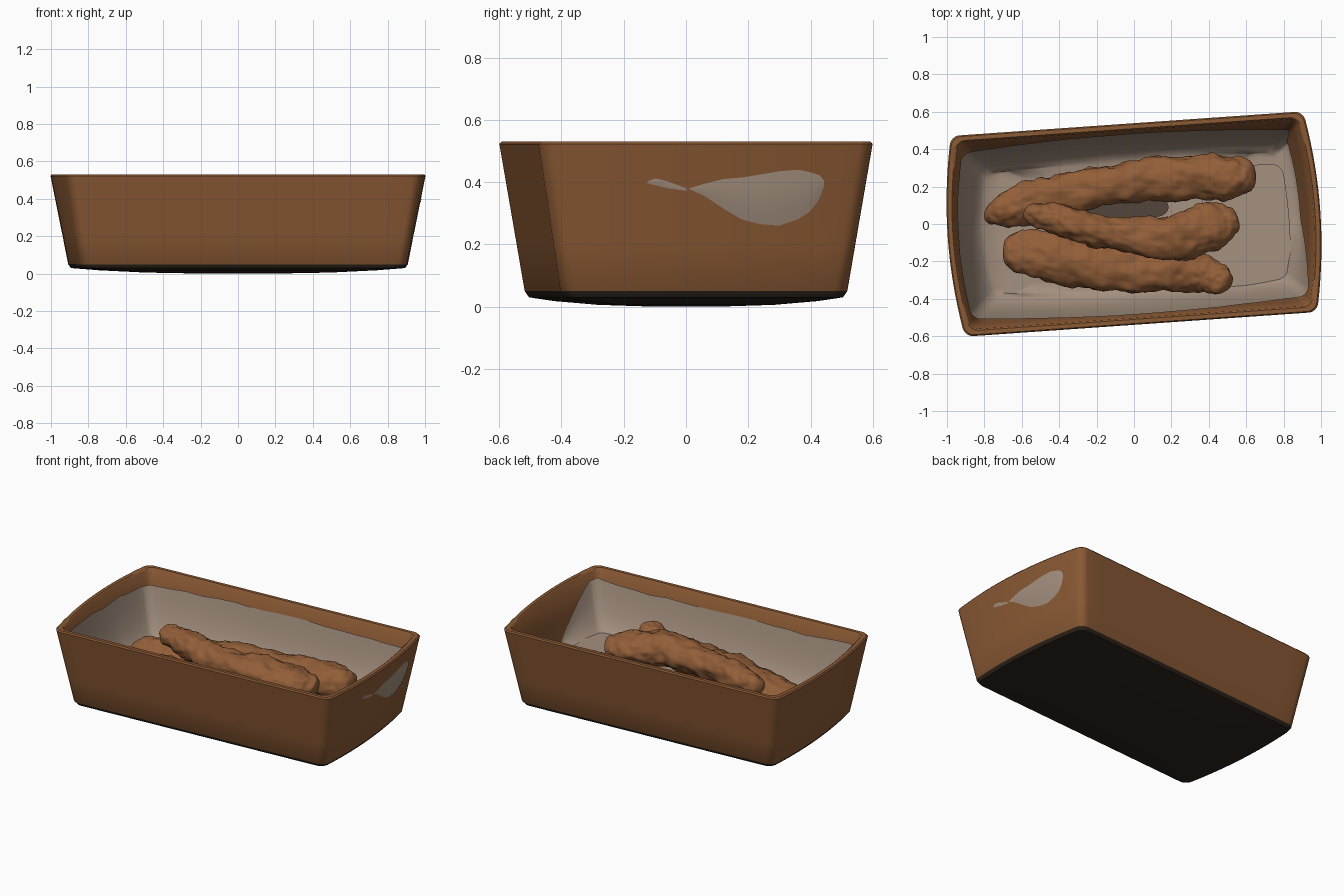
import bpy, bmesh, math
from mathutils import Vector, Matrix, noise

if "Cube" in bpy.data.objects:
    bpy.data.objects.remove(bpy.data.objects["Cube"], do_unlink=True)

TURN = Matrix.Rotation(math.radians(4), 4, 'Z')


def material(name, r, g, b):
    m = bpy.data.materials.new(name)
    m.use_nodes = True
    m.diffuse_color = (r, g, b, 1)
    bsdf = m.node_tree.nodes["Principled BSDF"]
    bsdf.inputs["Base Color"].default_value = (r, g, b, 1)
    bsdf.inputs["Roughness"].default_value = 0.8
    return m


tray_brown = material("tray brown", 0.26, 0.102, 0.035)
base_dark = material("base dark", 0.026, 0.017, 0.011)
paper = material("paper beige", 0.37, 0.278, 0.213)
stained = material("stained paper", 0.085, 0.062, 0.043)
crust = material("fried crust", 0.29, 0.113, 0.04)


def finish(name, bm, mats, turn=True, angle=40):
    if turn:
        bm.transform(TURN)
    me = bpy.data.meshes.new(name)
    bm.to_mesh(me)
    bm.free()
    for m in mats:
        me.materials.append(m)
    ob = bpy.data.objects.new(name, me)
    bpy.context.collection.objects.link(ob)
    bpy.ops.object.select_all(action='DESELECT')
    ob.select_set(True)
    bpy.context.view_layer.objects.active = ob
    bpy.ops.object.shade_smooth_by_angle(angle=math.radians(angle))
    return ob


def half_size(z):
    """Half length, half width and end bulge of the outer wall at a height."""
    t = (z - 0.04) / 0.49
    return 0.867 + 0.078 * t, 0.46 + 0.079 * t, 0.033 + 0.022 * t


def outline(hl, hw, bulge, r, side=16, arc=6):
    """Rounded rectangle whose short ends bow outwards."""
    pts = []
    centres = [(1, 1), (-1, 1), (-1, -1), (1, -1)]
    for k, (sx, sy) in enumerate(centres):
        c = Vector((sx * (hl - r), sy * (hw - r)))
        for i in range(arc + 1):
            a = math.pi / 2 * (k + i / arc)
            pts.append(c + r * Vector((math.cos(a), math.sin(a))))
        nx, ny = centres[(k + 1) % 4]
        a = math.pi / 2 * (k + 1)
        end = Vector((nx * (hl - r), ny * (hw - r))) + r * Vector((math.cos(a), math.sin(a)))
        start = pts[-1].copy()
        pts += [start.lerp(end, i / side) for i in range(1, side)]
    return [Vector((p.x + bulge * p.x / hl * (1 - (p.y / hw) ** 2), p.y)) for p in pts]


def bridge(bm, a, b, mat=0):
    n = len(a)
    for i in range(n):
        f = bm.faces.new((a[i], a[(i + 1) % n], b[(i + 1) % n], b[i]))
        f.material_index = mat


# Tray: one skin from the domed base, up the wall, over the rim and down inside
bm = bmesh.new()


def tray_ring(z, inset=0.0, shrink=1.0, r=0.045, size_at=None):
    hl, hw, b = half_size(z if size_at is None else size_at)
    pts = outline(hl - inset, hw - inset, b, r)
    return [bm.verts.new((p.x * shrink, p.y * shrink, z)) for p in pts]


rings = [tray_ring(0.001, shrink=0.25, size_at=0.04), tray_ring(0.006, shrink=0.55, size_at=0.04),
         tray_ring(0.018, shrink=0.82, size_at=0.04), tray_ring(0.03, 0.01), tray_ring(0.05)]
dark_rings = len(rings) - 1
rings += [tray_ring(z) for z in (0.2, 0.36, 0.522)]
rings += [tray_ring(0.53, 0.008), tray_ring(0.53, 0.03)]
rings += [tray_ring(z, 0.037, r=0.035) for z in (0.522, 0.36, 0.2, 0.07)]
bm.faces.new(rings[0][::-1]).material_index = 1
for i in range(len(rings) - 1):
    bridge(bm, rings[i], rings[i + 1], 1 if i < dark_rings else 0)
bm.faces.new(rings[-1])
finish("tray", bm, [tray_brown, base_dark])


# Paper liner: a rumpled sheet on the floor that climbs the walls to a wavy edge
def liner_top(p):
    z = 0.45 + 0.015 * noise.noise(Vector((p.x * 4, p.y * 4, 1)))
    z += 0.01 * noise.noise(Vector((p.x * 17, p.y * 17, 2)))
    if p.y < 0:
        z += 0.045 * (p.x / 0.95) ** 4 * (p.y / 0.5) ** 2
    if p.x > 0.9:
        low = max(0.21, min(0.48, 0.21 - 0.65 * (p.y + 0.05)))
        blend = min(1, (p.x - 0.9) / 0.03)
        z += (low - z) * blend
    return z


def floor_height(x):
    return 0.13 + 0.05 * max(0, x) ** 2


bm = bmesh.new()
base_hl, base_hw, base_bulge = half_size(0.42)
base = outline(base_hl, base_hw, base_bulge, 0.05)
sheet = [[] for _ in range(12)]
for p in base:
    top = liner_top(p)
    fl = floor_height(p.x)
    for k, f in enumerate((0.15, 0.38, 0.6, 0.74)):
        bump = 0.01 * noise.noise(Vector((p.x * f * 5, p.y * f * 5, 4)))
        sheet[k].append(bm.verts.new((p.x * f, p.y * f * 0.86, floor_height(p.x * f) + bump)))
    for k in range(8):
        t = (k + 1) / 8
        z = fl + (top - fl) * t ** 1.8
        hl, hw, b = half_size(z)
        gap = 0.043 + 0.09 * (1 - t) ** 2
        gap += 0.008 * (1 + noise.noise(Vector((p.x * 5, p.y * 5, z * 6)))) * (1 - t)
        sx = (hl + b - gap) / (base_hl + base_bulge)
        sy = (hw - gap - 0.04 * (p.x / 0.92) ** 2) / base_hw
        sheet[4 + k].append(bm.verts.new((p.x * sx, p.y * sy, z)))
for a, b in zip(sheet, sheet[1:]):
    bridge(bm, a, b)
bm.faces.new(sheet[0])
finish("paper_liner", bm, [paper], angle=80)


# Flat sheets: the folded flap at the open end and the stained paper between strips
def flat_sheet(name, cx, cy, z, hl, hw, r, mat, tilt=0.0):
    bm = bmesh.new()
    bm.faces.new([bm.verts.new((cx + p.x, cy + p.y, z + tilt * p.x))
                  for p in outline(hl, hw, 0.02, r)])
    finish(name, bm, [mat])


flat_sheet("paper_flap", 0.6, -0.05, 0.187, 0.21, 0.32, 0.06, paper, 0.06)
flat_sheet("stained_paper", -0.03, 0.08, 0.23, 0.2, 0.05, 0.04, stained)


# Paper showing through the outside of the end wall: (y, low z, high z) columns
def wall_patch(name, columns):
    bm = bmesh.new()
    rows = []
    for y, lo, hi in columns:
        row = []
        for j in range(7):
            t = j / 6
            z = lo + (hi - lo) * t
            hl, hw, b = half_size(z)
            yl = y - 0.067
            x = hl + b * (1 - (yl / hw) ** 2) + 0.003 + 0.03 * (hi - lo) * math.sin(math.pi * t)
            row.append(bm.verts.new((x, yl, z)))
        rows.append(row)
    for a, b in zip(rows, rows[1:]):
        for j in range(6):
            bm.faces.new((a[j], b[j], b[j + 1], a[j + 1]))
    finish(name, bm, [paper])


wall_patch("paper_bulge_large", [(0.01, 0.377, 0.38), (0.06, 0.355, 0.395), (0.12, 0.315, 0.41),
           (0.18, 0.28, 0.415), (0.24, 0.265, 0.425), (0.3, 0.26, 0.435), (0.36, 0.28, 0.44),
           (0.4, 0.305, 0.432), (0.43, 0.345, 0.422), (0.445, 0.385, 0.405)])
wall_patch("paper_bulge_small", [(-0.125, 0.396, 0.402), (-0.1, 0.39, 0.412),
           (-0.06, 0.38, 0.402), (0.0, 0.372, 0.38)])


# Fried strips: lumpy tubes lofted along a path of (x, y, z, half width, half height)
def spline(pts, t):
    s = t * (len(pts) - 1)
    i = min(int(s), len(pts) - 2)
    u = s - i
    p = [pts[max(0, min(len(pts) - 1, i + d))] for d in (-1, 0, 1, 2)]
    return [0.5 * (2 * b + (c - a) * u + (2 * a - 5 * b + 4 * c - d) * u * u
            + (3 * b - a - 3 * c + d) * u ** 3) for a, b, c, d in zip(*p)]


def fried_strip(name, pts, seed, steps=110, around=60):
    bm = bmesh.new()
    loops = []
    for i in range(steps + 1):
        t = 0.5 - 0.5 * math.cos(math.pi * i / steps)
        x, y, z, w, h = spline(pts, t)
        ahead, behind = spline(pts, min(1, t + 0.02)), spline(pts, max(0, t - 0.02))
        along = Vector(ahead[:3]) - Vector(behind[:3])
        side = Vector((-along.y, along.x, 0)).normalized()
        up = along.normalized().cross(side)
        cap = max(0.02, 1 - abs(2 * t - 1) ** 14) ** 0.5
        loop = []
        for k in range(around):
            a = math.tau * k / around
            d = side * math.cos(a) * w * cap + up * math.sin(a) * h * cap
            v = Vector((x, y, z)) + d
            lump = 0.02 * noise.noise(v * 7 + Vector((seed, 0, 0)))
            lump += 0.014 * noise.noise(v * 17 + Vector((0, seed, 0)))
            lump += 0.007 * noise.noise(v * 36 + Vector((0, 0, seed)))
            loop.append(bm.verts.new(v + d.normalized() * lump * cap))
        loops.append(loop)
    for a, b in zip(loops, loops[1:]):
        bridge(bm, a, b)
    bm.faces.new(loops[0][::-1])
    bm.faces.new(loops[-1])
    bmesh.ops.recalc_face_normals(bm, faces=bm.faces)
    finish(name, bm, [crust], turn=False, angle=80)


fried_strip("back_strip", [(-0.8, 0.03, 0.19, 0.05, 0.05), (-0.58, 0.1, 0.2, 0.11, 0.09),
            (-0.25, 0.19, 0.22, 0.105, 0.1), (0.15, 0.245, 0.22, 0.115, 0.1),
            (0.45, 0.25, 0.24, 0.12, 0.1), (0.65, 0.27, 0.26, 0.085, 0.08)], 3)
fried_strip("middle_strip", [(-0.59, 0.06, 0.34, 0.06, 0.06), (-0.4, 0.02, 0.34, 0.08, 0.08),
            (-0.12, -0.05, 0.33, 0.085, 0.09), (0.17, -0.07, 0.34, 0.115, 0.1),
            (0.38, -0.02, 0.32, 0.135, 0.09), (0.55, 0.04, 0.29, 0.09, 0.07)], 11)
fried_strip("front_strip", [(-0.7, -0.15, 0.2, 0.1, 0.06), (-0.5, -0.16, 0.21, 0.13, 0.09),
            (-0.15, -0.23, 0.22, 0.13, 0.1), (0.15, -0.25, 0.22, 0.12, 0.1),
            (0.38, -0.26, 0.25, 0.1, 0.08), (0.51, -0.33, 0.31, 0.065, 0.06)], 23)
